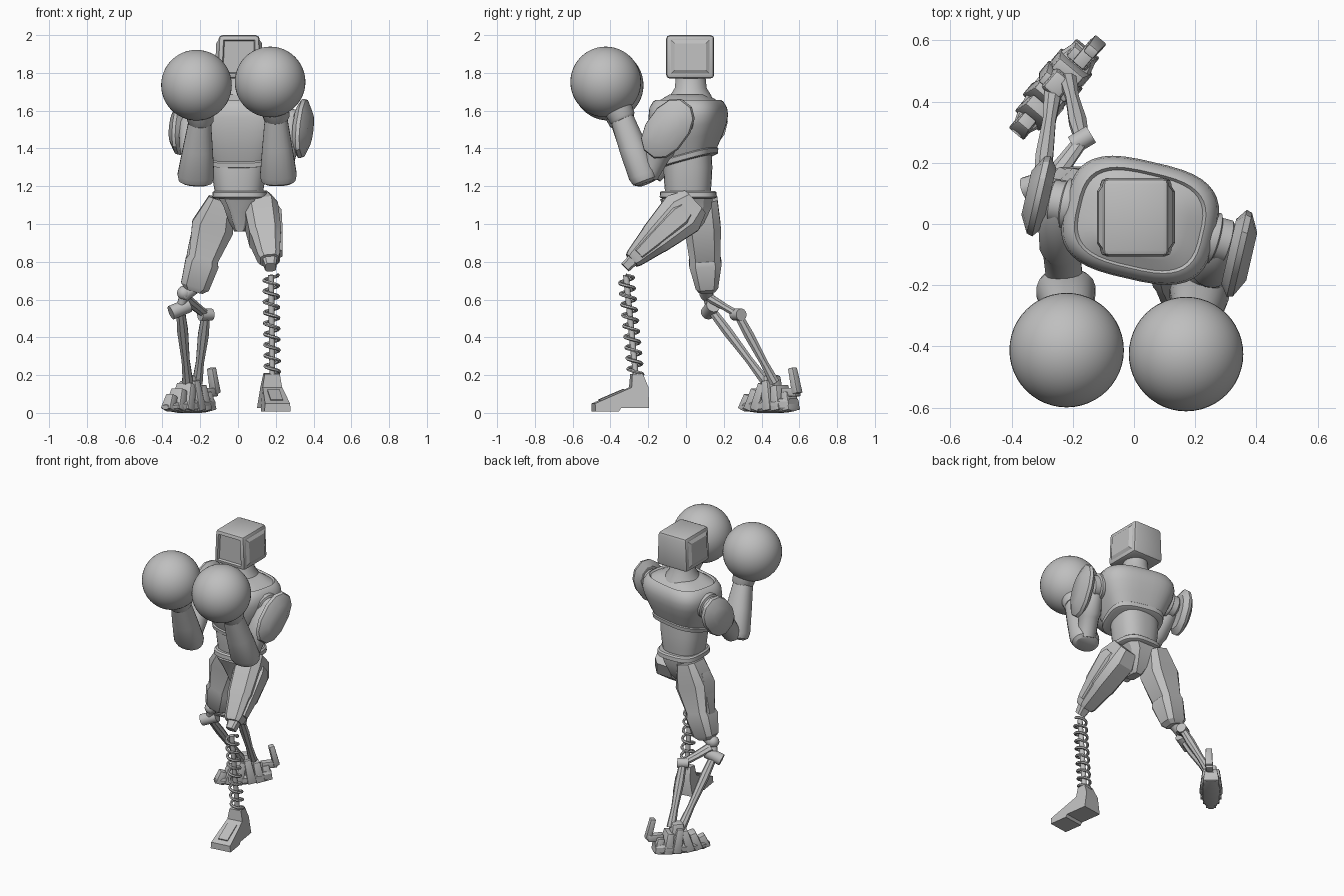
import bpy, bmesh
from math import sin, cos, pi, radians, copysign
from mathutils import Vector, Matrix

cube = bpy.data.objects.get("Cube")
if cube:
    bpy.data.objects.remove(cube)

grey = bpy.data.materials.new("plain_grey")
grey.use_nodes = True
grey.diffuse_color = (0.52, 0.52, 0.52, 1)
grey.node_tree.nodes["Principled BSDF"].inputs["Base Color"].default_value = grey.diffuse_color


def finish(name, bm, matrix=None):
    """Turn a bmesh into a shaded, coloured object."""
    bmesh.ops.recalc_face_normals(bm, faces=bm.faces)
    mesh = bpy.data.meshes.new(name)
    bm.to_mesh(mesh)
    bm.free()
    if matrix:
        mesh.transform(matrix)
    mesh.materials.append(grey)
    obj = bpy.data.objects.new(name, mesh)
    bpy.context.collection.objects.link(obj)
    bpy.ops.object.select_all(action="DESELECT")
    obj.select_set(True)
    bpy.context.view_layer.objects.active = obj
    bpy.ops.object.shade_smooth_by_angle(angle=radians(32))


def limb(name, a, b, sections, n=24, power=2.0, ref=(1, 0, 0), matrix=None, warp=None):
    """Loft rings from a to b; sections hold (position, half width along ref, half depth)."""
    a, b, ref = Vector(a), Vector(b), Vector(ref)
    axis = (b - a).normalized()
    side = (ref - axis * ref.dot(axis)).normalized()
    other = axis.cross(side)
    bm = bmesh.new()
    rings = []
    for t, w, d in sections:
        ring = []
        for i in range(n):
            c, s = cos(2 * pi * (i + 0.5) / n), sin(2 * pi * (i + 0.5) / n)
            u = copysign(abs(c) ** (2 / power), c) * w
            v = copysign(abs(s) ** (2 / power), s) * d
            p = a.lerp(b, t) + side * u + other * v
            ring.append(bm.verts.new(warp(p) if warp else p))
        rings.append(ring)
    for lo, hi in zip(rings, rings[1:]):
        for i in range(n):
            j = (i + 1) % n
            bm.faces.new((lo[i], lo[j], hi[j], hi[i]))
    bm.faces.new(rings[0][::-1])
    bm.faces.new(rings[-1])
    finish(name, bm, matrix)


def rod(name, a, b, r, n=12):
    limb(name, a, b, [(0, r, r), (1, r, r)], n)


def ball(name, centre, r, seg=20):
    bm = bmesh.new()
    bmesh.ops.create_uvsphere(bm, u_segments=seg, v_segments=seg // 2, radius=r)
    finish(name, bm, Matrix.Translation(centre))


def block(name, size, matrix, bevel=0.0, taper=1.0):
    bm = bmesh.new()
    bmesh.ops.create_cube(bm, size=1)
    for v in bm.verts:
        if v.co.z > 0:
            v.co.x *= taper
            v.co.y *= taper
        v.co = Vector(p * q for p, q in zip(v.co, size))
    if bevel:
        bmesh.ops.bevel(bm, geom=bm.edges[:], offset=bevel, segments=2, profile=0.5, affect="EDGES")
    finish(name, bm, matrix)


# Head: bevelled box with a sunken screen and raised, chamfered side panels
bm = bmesh.new()
bmesh.ops.create_cube(bm, size=1)
for v in bm.verts:
    v.co = Vector((v.co.x * (0.215 if v.co.z > 0 else 0.235), v.co.y * 0.255, v.co.z * 0.23))
bmesh.ops.bevel(bm, geom=bm.edges[:], offset=0.02, segments=2, profile=0.5, affect="EDGES")
for direction, rim, depth in (((0, -1, 0), 0.008, -0.015), ((1, 0, 0), 0.026, 0.012), ((-1, 0, 0), 0.026, 0.012)):
    face = max(bm.faces, key=lambda f: f.normal.dot(Vector(direction)) * f.calc_area())
    bmesh.ops.inset_region(bm, faces=[face], thickness=0.008, depth=0)
    bmesh.ops.inset_region(bm, faces=[face], thickness=rim, depth=depth)
finish("head", bm, Matrix.Translation((0.006, 0.022, 1.885)))
limb("neck", (0.01, 0.025, 0), (0.01, 0.025, 1),
     [(1.62, 0.13, 0.13), (1.68, 0.108, 0.11), (1.72, 0.082, 0.085), (1.79, 0.074, 0.078)])

# Torso, turned a little to the right
torso = Matrix.Translation((0.02, 0.012, 0)) @ Matrix.Rotation(radians(-13), 4, "Z")


def slope(p):
    drop = min(max((1.6 - p.z) / 0.2, 0), 1)
    return Vector((p.x, p.y, p.z + 0.27 * p.y * drop))


limb("chest", (0, 0, 0), (0, 0, 1),
     [(1.332, 0.165, 0.13), (1.337, 0.182, 0.145), (1.362, 0.186, 0.148), (1.368, 0.178, 0.142),
      (1.44, 0.212, 0.17), (1.51, 0.24, 0.188), (1.57, 0.252, 0.195), (1.615, 0.246, 0.19),
      (1.648, 0.224, 0.172), (1.656, 0.21, 0.16), (1.646, 0.2, 0.152), (1.668, 0.155, 0.12),
      (1.685, 0.105, 0.095)],
     n=40, power=3.1, matrix=torso, warp=slope)
limb("abdomen", (0.005, 0.01, 0), (0.005, 0.01, 1),
     [(1.15, 0.125, 0.12), (1.22, 0.137, 0.126), (1.3, 0.147, 0.13), (1.4, 0.15, 0.125)], n=32, power=2.5)
limb("belt", (0.01, 0.012, 0), (0.01, 0.012, 1),
     [(1.135, 0.135, 0.14), (1.142, 0.147, 0.152), (1.168, 0.145, 0.15), (1.176, 0.135, 0.14)], n=32, power=3)
limb("pelvis", (0.01, 0.012, 1.15), (0.01, 0.01, 0.96),
     [(0, 0.125, 0.135), (0.3, 0.09, 0.13), (0.75, 0.06, 0.09), (1, 0.03, 0.05)], n=8, power=4)
limb("front_hip_guard", (0.01, -0.11, 1.14), (0.01, -0.05, 0.97),
     [(0, 0.085, 0.03), (0.4, 0.055, 0.03), (1, 0.025, 0.03)], n=8, power=4)

# Arms raised in a guard, ending in round gloves
arms = {
    "left": (1, -0.034, 0.175, (0.215, -0.215, 1.225), (0.2, -0.35, 1.59), (0.17, -0.425, 1.752)),
    "right": (-1, 0.004, 0.15, (-0.225, -0.205, 1.225), (-0.2, -0.35, 1.57), (-0.22, -0.412, 1.735)),
}
for name, (s, plate_y, plate, elbow, wrist, fist) in arms.items():
    limb(name + "_shoulder_joint", (s * 0.19, 0, 1.55), (s * 0.31, -0.005, 1.53),
         [(0, 0.07, 0.07), (0.3, 0.085, 0.085), (0.5, 0.085, 0.085), (0.55, 0.072, 0.072),
          (0.85, 0.072, 0.072), (1, 0.05, 0.05)], ref=(0, 1, 0), matrix=torso)
    limb(name + "_shoulder_plate", (s * 0.305, plate_y, 1.505), (s * 0.382, plate_y, 1.505),
         [(0, plate * 0.75, 0.085), (0.35, plate, 0.115), (0.6, plate * 0.96, 0.11), (1, plate * 0.57, 0.06)],
         n=12, power=2.3, ref=(0, -0.6, -0.8), matrix=torso)
    shoulder = torso @ Vector((s * 0.275, -0.01, 1.56))
    limb(name + "_upper_arm", shoulder, elbow,
         [(0, 0.045, 0.05), (0.12, 0.068, 0.072), (0.5, 0.072, 0.078), (0.56, 0.062, 0.068), (0.9, 0.06, 0.055)], n=16)
    rod(name + "_elbow_hinge", Vector(elbow) + Vector((-0.08, 0.045, 0.06)),
        Vector(elbow) + Vector((0.08, 0.045, 0.06)), 0.05, 16)
    limb(name + "_forearm", elbow, wrist,
         [(-0.025, 0.07, 0.045), (0.01, 0.09, 0.068), (0.1, 0.098, 0.078), (0.5, 0.08, 0.074), (0.92, 0.06, 0.062)],
         n=20, power=2.3)
    limb(name + "_glove_cuff", wrist, fist, [(-0.25, 0.06, 0.06), (-0.18, 0.068, 0.07), (0.3, 0.08, 0.08)])
    ball(name + "_glove", fist, 0.187, 48)

# Thighs: faceted shells with a raised panel on the outer side
thighs = {
    "left": (1, (0.11, 0.045, 1.115), (0.167, -0.287, 0.807),
             [(0, 0.07, 0.085), (0.2, 0.095, 0.128), (0.62, 0.088, 0.092), (0.67, 0.08, 0.085),
              (0.95, 0.062, 0.055), (1, 0.05, 0.045)]),
    "right": (-1, (-0.09, 0.078, 1.13), (-0.235, 0.112, 0.645),
              [(0, 0.07, 0.092), (0.3, 0.118, 0.1), (0.64, 0.082, 0.085), (0.69, 0.094, 0.09),
               (0.95, 0.08, 0.062), (1, 0.05, 0.045)]),
}
for name, (s, hip, knee, shape) in thighs.items():
    limb(name + "_thigh", hip, knee, shape, n=8, power=3.6)
    offset = Vector((s * 0.01, 0, 0))
    limb(name + "_thigh_panel", Vector(hip) + offset, Vector(knee) + offset,
         [(0.15, 0.085, 0.05), (0.25, 0.1, 0.065), (0.6, 0.086, 0.05), (0.9, 0.066, 0.032)], n=8, power=5)

# Left lower leg: hinge, spring around a rod, wedge foot
top, bottom = Vector((0.175, -0.318, 0.73)), Vector((0.182, -0.265, 0.19))
rod("left_knee_hinge", (0.135, -0.328, 0.762), (0.212, -0.328, 0.762), 0.044, 20)
rod("left_knee_pin", (0.125, -0.328, 0.762), (0.222, -0.328, 0.762), 0.02)
limb("left_knee_fork", (0.167, -0.26, 0.83), (0.172, -0.322, 0.77), [(0, 0.045, 0.035), (1, 0.03, 0.03)], n=8, power=4)
rod("spring_rod", top, bottom, 0.016)
curve = bpy.data.curves.new("spring_path", "CURVE")
curve.dimensions = "3D"
curve.bevel_depth = 0.009
curve.bevel_resolution = 1
turns, steps = 9.5, 16
count = int(turns * steps)
line = curve.splines.new("POLY")
line.points.add(count)
for i, point in enumerate(line.points):
    angle = 2 * pi * i / steps
    p = top.lerp(bottom, i / count) + Vector((cos(angle), sin(angle), 0)) * 0.038
    point.co = (*p, 1)
path = bpy.data.objects.new("spring_path", curve)
bpy.context.collection.objects.link(path)
bm = bmesh.new()
bm.from_mesh(path.evaluated_get(bpy.context.evaluated_depsgraph_get()).to_mesh())
bpy.data.objects.remove(path)
finish("spring", bm)

outline = [(-0.227, 0.008), (-0.227, 0.05), (-0.03, 0.135), (-0.025, 0.205), (0.03, 0.21),
           (0.06, 0.135), (0.06, 0.025), (-0.09, 0.025), (-0.1, 0.008)]
bm = bmesh.new()
sides = [[bm.verts.new((s * (0.07 - 0.17 * max(z - 0.03, 0)), y, z)) for y, z in outline] for s in (-1, 1)]
for side in sides:
    bm.faces.new(side)
for i in range(len(outline)):
    j = (i + 1) % len(outline)
    bm.faces.new((sides[0][i], sides[0][j], sides[1][j], sides[1][i]))
foot = Matrix.Translation((0.178, -0.265, 0)) @ Matrix.Rotation(radians(8), 4, "Z")
finish("left_foot", bm, foot)
block("left_foot_panel", (0.065, 0.14, 0.012),
      foot @ Matrix.Translation((0, -0.13, 0.093)) @ Matrix.Rotation(radians(23), 4, "X"))

# Right lower leg: offset joints with two bowed struts
ball("right_knee_ball", (-0.285, 0.108, 0.635), 0.038)
rod("right_knee_link", (-0.235, 0.11, 0.66), (-0.29, 0.11, 0.62), 0.035)
outer, inner = Vector((-0.305, 0.13, 0.55)), Vector((-0.17, 0.275, 0.52))
rod("right_knee_strut", (-0.285, 0.108, 0.63), outer, 0.024)
rod("outer_joint", outer - Vector((0.05, 0.015, 0.02)), outer + Vector((0.045, 0.015, 0.02)), 0.038, 16)
limb("cross_link", (-0.28, 0.13, 0.605), inner, [(0, 0.035, 0.025), (0.5, 0.03, 0.02), (1, 0.024, 0.022)], n=8)
rod("inner_joint", inner - Vector((0.03, 0.018, 0)), inner + Vector((0.03, 0.018, 0)), 0.032, 16)
strut = [(0, 0.024, 0.024), (0.3, 0.031, 0.028), (0.7, 0.023, 0.022), (1, 0.03, 0.028)]
limb("outer_strut", outer, (-0.265, 0.425, 0.16), strut, n=8)
limb("inner_strut", inner, (-0.215, 0.47, 0.16), strut, n=8)

# Right foot: overlapping slabs on a boat-shaped sole, with an upright spur at the heel
frame = Matrix.Translation((-0.25, 0.455, 0)) @ Matrix.Rotation(radians(-40), 4, "Z")
block("right_ankle", (0.1, 0.11, 0.16), frame @ Matrix.Translation((0, 0, 0.12)), 0.012, 0.65)
limb("right_foot_sole", (0, 0.15, 0.045), (0, -0.21, 0.03),
     [(0, 0.045, 0.035), (0.2, 0.066, 0.042), (0.6, 0.064, 0.038), (0.85, 0.042, 0.025), (1, 0.02, 0.012)],
     n=12, power=3, matrix=frame)
slabs = ((0.1, 0.1), (0.135, 0.135), (0.145, 0.16), (0.135, 0.145), (0.105, 0.115), (0.065, 0.085))
for i, (width, height) in enumerate(slabs):
    block("right_foot_slab", (width, 0.058, height),
          frame @ Matrix.Translation((0, 0.12 - 0.058 * i, height / 2 + 0.012))
          @ Matrix.Rotation(radians(-6 - 3 * i if i > 2 else 10), 4, "X"), 0.006, 0.75)
block("heel_arm", (0.045, 0.1, 0.045), frame @ Matrix.Translation((0.01, 0.14, 0.11)), 0.006)
block("heel_spur", (0.048, 0.04, 0.14),
      frame @ Matrix.Translation((0.014, 0.17, 0.17)) @ Matrix.Rotation(radians(14), 4, "X"), 0.006, 0.85)
